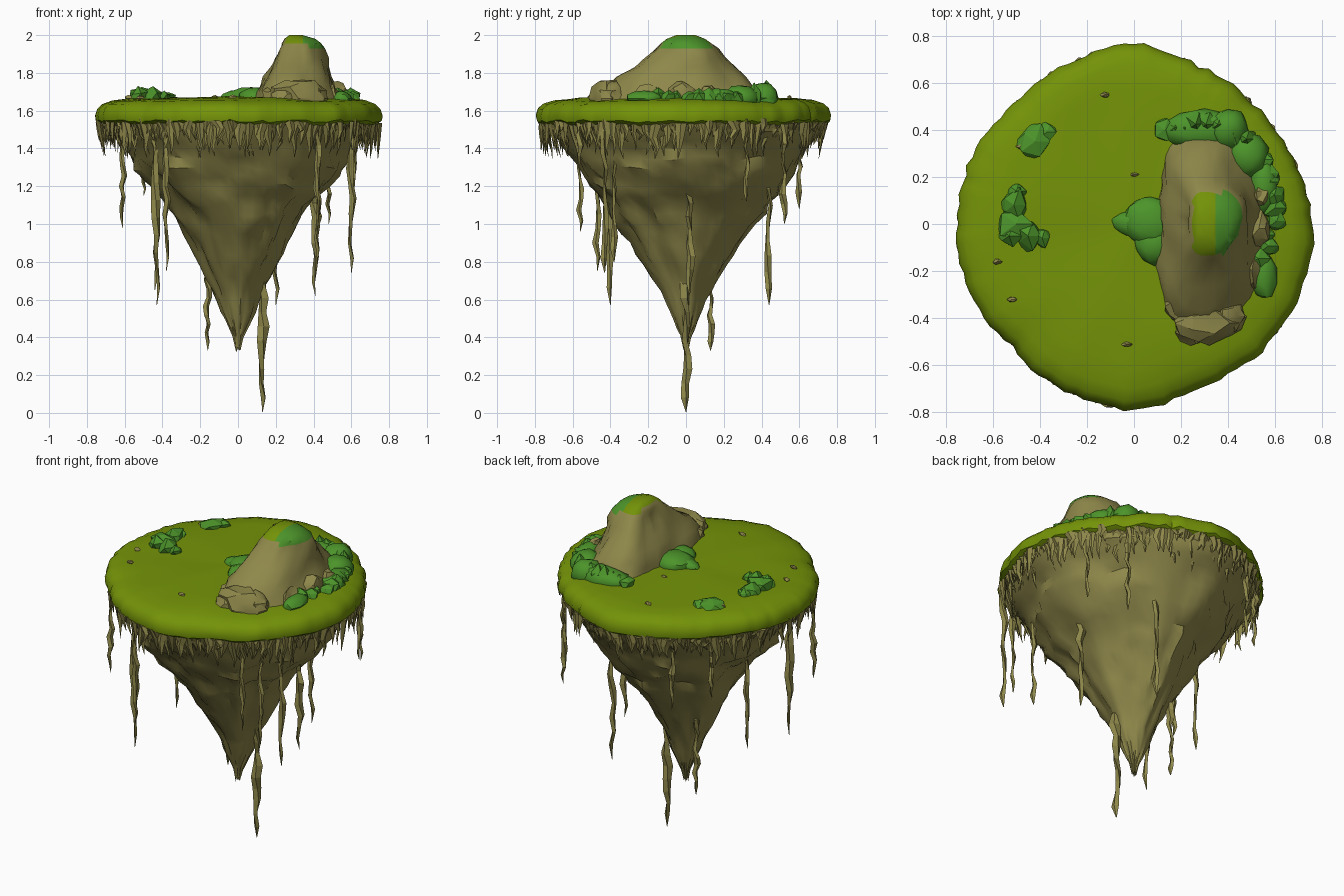
import bpy, bmesh, math, random
from mathutils import Vector, noise, Matrix

if "Cube" in bpy.data.objects:
    bpy.data.objects.remove(bpy.data.objects["Cube"])

random.seed(7)
TAU = math.tau


def material(name, srgb):
    m = bpy.data.materials.new(name)
    lin = [(c / 255 / 12.92 if c < 11 else ((c / 255 + 0.055) / 1.055) ** 2.4) for c in srgb]
    m.diffuse_color = (*lin, 1)
    m.use_nodes = True
    m.node_tree.nodes["Principled BSDF"].inputs["Base Color"].default_value = m.diffuse_color
    return m


GRASS = material("grass_green", (116, 147, 8))
ROCK = material("olive_rock", (142, 135, 74))
BUSH = material("bush_green", (76, 148, 42))


def finish(name, bm, mats, angle=35):
    bmesh.ops.recalc_face_normals(bm, faces=bm.faces)
    me = bpy.data.meshes.new(name)
    bm.to_mesh(me)
    bm.free()
    for m in mats:
        me.materials.append(m)
    ob = bpy.data.objects.new(name, me)
    bpy.context.collection.objects.link(ob)
    if angle:
        bpy.ops.object.select_all(action='DESELECT')
        ob.select_set(True)
        bpy.context.view_layer.objects.active = ob
        bpy.ops.object.shade_smooth_by_angle(angle=math.radians(angle))
    return ob


def loft(bm, rings):
    """Skin a list of equally long point rings and close both ends."""
    vs = [[bm.verts.new(p) for p in r] for r in rings]
    n = len(vs[0])
    for a, b in zip(vs, vs[1:]):
        for i in range(n):
            bm.faces.new((a[i], a[(i + 1) % n], b[(i + 1) % n], b[i]))
    bm.faces.new(vs[0])
    bm.faces.new(vs[-1])


def lump(bm, centre, size, rough=0.25, sub=2):
    """Rough ball, used for bushes and boulders."""
    mat = Matrix.Translation(centre) @ Matrix.Diagonal((*size, 1))
    vs = bmesh.ops.create_icosphere(bm, subdivisions=sub, radius=1)["verts"]
    for v in vs:
        v.co = mat @ (v.co * random.uniform(1 - rough, 1 + rough))


RIM = [.76, .735, .72, .725, .77, .74, .72, .745, .755, .755, .735, .77, .795, .745, .765, .77]


def rim(a):
    t = (a / TAU * 16) % 16
    i = int(t)
    f = t - i
    return RIM[i] * (1 - f) + RIM[(i + 1) % 16] * f


# Grass plateau with a rolled, slightly ragged edge and a bare rock underside
N = 112
ragged = [random.uniform(-.009, .009) for _ in range(N)]
rings = []
for f, z in [(.5, 1.50), (.90, 1.515), (.965, 1.53), (.995, 1.545), (1, 1.57), (.985, 1.61), (.95, 1.635),
             (.88, 1.653), (.75, 1.663), (.55, 1.668), (.3, 1.672), (.05, 1.672)]:
    ring = []
    for i in range(N):
        a = TAU * i / N
        edge = max(0, (f - .8) * 5)
        r = f * (rim(a) + ragged[i] * edge)
        p = Vector((r * math.cos(a), r * math.sin(a), z))
        p.z += .012 * noise.noise(p * 4) + ragged[i] * edge * (.9 if z < 1.58 else .2)
        ring.append(p)
    rings.append(ring)
bm = bmesh.new()
loft(bm, rings)
for f in bm.faces:
    m = f.calc_center_median()
    if m.z < 1.55 and math.hypot(m.x, m.y) < rim(math.atan2(m.y, m.x)) * .96:
        f.material_index = 1
finish("grass_plateau", bm, [GRASS, ROCK], 40)

# Tapering, ledged rock underside: height, x radius, y radius
CONE = [(1.53, .71, .73), (1.49, .685, .71), (1.44, .635, .67), (1.40, .60, .645), (1.35, .575, .62),
        (1.30, .55, .595), (1.25, .51, .56), (1.20, .475, .52), (1.15, .425, .48), (1.10, .385, .445),
        (1.05, .355, .41), (1.0, .315, .365), (.95, .28, .325), (.90, .255, .29), (.84, .225, .25),
        (.78, .195, .215), (.72, .165, .175), (.66, .135, .135), (.60, .115, .105), (.54, .095, .085),
        (.49, .07, .065), (.45, .05, .05), (.41, .03, .03), (.34, .014, .014)]
M = 60
rings = []
for z, rx, ry in CONE:
    ring = []
    amp = 1 if z < 1.4 else .45  # calmer under the rim
    pinch = .07 if z < 1.15 else .02
    for i in range(M):
        a = TAU * i / M
        c, s = math.cos(a), math.sin(a)
        k = .09 * noise.noise(Vector((c * 1.8, s * 1.8, z * 3)))
        k += .08 * noise.noise(Vector((c * 3, s * 3, z * 14)))
        k += .04 * noise.noise(Vector((c * 9, s * 9, z * 22)))
        k = 1 + k * amp - pinch * abs(math.sin(2 * a))
        p = Vector((rx * c * k, ry * s * k, 0))
        p *= min(1, .945 * rim(math.atan2(p.y, p.x)) / p.length)
        p.z = z + (.03 * noise.noise(Vector((c * 4, s * 4, z * 5))) if z < 1.4 else 0)
        ring.append(p)
    rings.append(ring)
bm = bmesh.new()
loft(bm, rings)
finish("rock_underside", bm, [ROCK], 35)

# Ragged fringe of short roots below the rim, in an outer and an inner row
bm = bmesh.new()
for count, lo, hi in [(190, .96, 1.0), (120, .88, .95)]:
    for i in range(count):
        a = TAU * (i + random.random()) / count
        r = rim(a) * random.uniform(lo, hi)
        top = random.uniform(1.535, 1.56)
        length = random.choice([.06, .08, .10, .12, .15, .19])
        w = random.uniform(.018, .036)
        out, side = Vector((math.cos(a), math.sin(a), 0)), Vector((-math.sin(a), math.cos(a), 0))
        lean = random.uniform(-.01, .05)
        rings = []
        for t, s in [(0, 1), (.4, .7), (.7, .4), (1, .05)]:
            c = out * (r - .012 - lean * t) + side * random.uniform(-.014, .014)
            c.z = top - length * t
            rings.append([c + side * w * s, c + out * w * .5 * s, c - side * w * s, c - out * w * .6 * s])
        loft(bm, rings)
finish("root_fringe", bm, [ROCK], 0)

# Long hanging vines: x, y, top, bottom, width
VINES = [(-.61, -.38, 1.53, .98, .024), (-.43, -.40, 1.50, .57, .030), (-.38, -.47, 1.50, .75, .025),
         (-.16, .13, .80, .33, .025), (.13, 0, .76, .005, .036), (.41, .02, 1.32, .62, .031),
         (.42, -.56, 1.53, .96, .024), (.20, .44, 1.45, .57, .026), (.48, .52, 1.53, 1.0, .025),
         (.60, -.43, 1.53, .74, .026), (-.44, .02, 1.35, .65, .023), (-.32, .60, 1.53, 1.08, .023),
         (.61, .32, 1.53, 1.12, .022), (.42, -.38, 1.45, .80, .023), (-.5, .46, 1.52, 1.15, .022)]
bm = bmesh.new()
for x, y, top, low, w in VINES:
    n = 10
    rings = []
    for j in range(n + 1):
        t = j / n
        s = w * random.uniform(.6, 1.05) * (1 - .3 * t) if j < n else .002
        wob = .010 if 0 < j < n else 0
        c = Vector((x + random.uniform(-wob, wob), y + random.uniform(-wob, wob), top + (low - top) * t))
        twist = j * .4
        rings.append([c + Vector((math.cos(twist + k * TAU / 4), math.sin(twist + k * TAU / 4), 0))
                      * s * (1 if k % 2 else .6) for k in range(4)])
    loft(bm, rings)
finish("hanging_vines", bm, [ROCK], 0)

# Rocky hill with a flat west side: height, x range, y range
HILL = [(1.64, .09, .57, -.48, .39), (1.70, .105, .54, -.45, .365), (1.74, .125, .515, -.41, .34),
        (1.78, .145, .50, -.36, .30), (1.83, .17, .485, -.28, .25), (1.88, .195, .47, -.21, .20),
        (1.93, .22, .45, -.155, .155), (1.955, .23, .44, -.135, .135), (1.98, .245, .41, -.10, .10),
        (2.0, .27, .34, -.05, .05)]
rings = []
for z, x0, x1, y0, y1 in HILL:
    ring = []
    for i in range(40):
        a = TAU * i / 40
        c, s = math.cos(a), math.sin(a)
        mid = x0 + (x1 - x0) * .4
        x = mid + (c * (x1 - mid) if c > 0 else -abs(c) ** .55 * (mid - x0))
        y = s * (y1 if s > 0 else -y0)
        p = Vector((x, y, z))
        d = (noise.noise(p * 7) * .025 + noise.noise(p * 18) * .016) * (1 if z < 1.94 else .2)
        ring.append(p + Vector((c * d, s * d, 0)))
    rings.append(ring)
bm = bmesh.new()
loft(bm, rings)
bmesh.ops.bisect_plane(bm, geom=bm.verts[:] + bm.edges[:] + bm.faces[:],
                       plane_co=(.345, 0, 0), plane_no=(1, 0, 0))
for f in bm.faces:  # green cap on the summit
    m = f.calc_center_median()
    if m.z > 1.96 and m.x > .25 or m.z > 1.93 and m.x > .345 and abs(m.y) < .13:
        f.material_index = 1 if m.x < .345 else 2
finish("hill", bm, [ROCK, GRASS, BUSH], 40)

# Boulders at the foot of the hill and pebbles on the grass
bm = bmesh.new()
for x, y, sx, sy, h in [(.32, -.42, .15, .085, .10), (.41, -.39, .07, .07, .09), (.22, -.35, .09, .07, .07),
                        (.24, -.46, .07, .05, .045), (.53, -.02, .05, .08, .09), (.54, .12, .04, .05, .07),
                        (.50, -.2, .04, .08, .07)]:
    lump(bm, (x, y, 1.665), (sx, sy, h), .18)
for x, y in [(-.58, -.16), (-.52, -.32), (-.03, -.51), (0, .21), (-.12, .55), (-.48, .33)]:
    lump(bm, (x, y, 1.67), (.022, .012, .012), .3, 1)
finish("boulders", bm, [ROCK], 25)

# Low moss patches beside the hill
bm = bmesh.new()
for x, y, sx, sy, h in [(.07, .01, .12, .115, .065), (.02, .0, .12, .06, .045), (.09, -.08, .09, .10, .055),
                        (.30, .40, .19, .09, .07), (.40, .40, .09, .09, .085), (.48, .29, .09, .10, .075),
                        (.55, .16, .06, .12, .055), (.55, -.22, .055, .10, .04)]:
    lump(bm, (x, y, 1.665), (sx, sy, h), .09)
finish("moss_patches", bm, [BUSH], 45)

# Jagged bushes: crescent behind the hill plus two clumps on the open grass
bm = bmesh.new()
for i in range(22):
    a = math.radians(116 - i * 8.2)
    x = .27 + random.uniform(.29, .34) * math.cos(a)
    y = .06 + random.uniform(.35, .41) * math.sin(a)
    h = .075 if 2 < i < 9 else .045
    lump(bm, (x, y, 1.67), (.048, .048, h), .28, 1)
for x, y, s, h in [(-.51, .08, .07, .065), (-.50, .0, .075, .07), (-.45, -.05, .065, .05), (-.53, -.05, .055, .05),
                   (-.50, .14, .045, .04), (-.39, -.06, .04, .03), (-.42, .35, .075, .035), (-.37, .39, .045, .03)]:
    lump(bm, (x, y, 1.67), (s, s, h), .3, 1)
finish("bushes", bm, [BUSH], 0)
